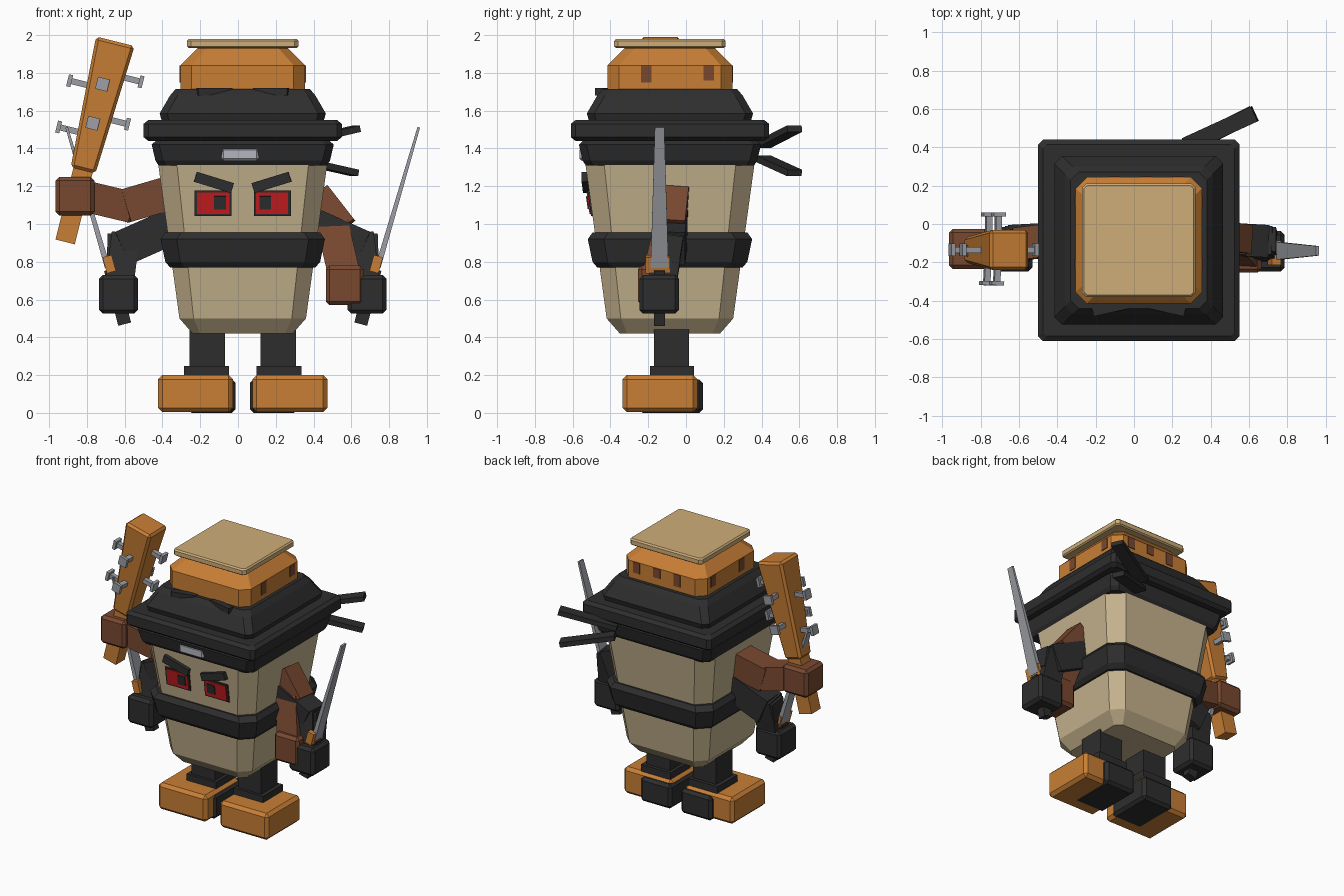
import bpy, bmesh, math
from mathutils import Vector, Matrix

if "Cube" in bpy.data.objects:
    bpy.data.objects.remove(bpy.data.objects["Cube"])

CX, CY = 0.025, -0.085          # axis of the body


def mat(name, r, g, b):
    m = bpy.data.materials.new(name)
    m.diffuse_color = (r, g, b, 1)
    m.use_nodes = True
    m.node_tree.nodes["Principled BSDF"].inputs["Base Color"].default_value = m.diffuse_color
    return m


TAN = mat("tan body", .56, .45, .27)
PALE = mat("pale wood", .62, .42, .19)
ORANGE = mat("orange wood", .58, .21, .035)
BLACK = mat("black cloth", .027, .027, .027)
BROWN = mat("brown skin", .19, .066, .03)
STEEL = mat("steel", .33, .34, .37)
RED = mat("red eye", .58, .012, .014)
BADGE = mat("bright metal", .46, .47, .52)


def finish(name, bm, m, bevel=0):
    if bevel:
        bmesh.ops.bevel(bm, geom=bm.edges[:], offset=bevel, segments=1, affect='EDGES')
    bmesh.ops.recalc_face_normals(bm, faces=bm.faces[:])
    me = bpy.data.meshes.new(name)
    bm.to_mesh(me)
    bm.free()
    me.materials.append(m)
    ob = bpy.data.objects.new(name, me)
    bpy.context.collection.objects.link(ob)
    return ob


def loft(name, levels, m):
    """Stack of corner-cut squares: (z, half width, corner cut)."""
    bm = bmesh.new()
    rings = []
    for z, h, c in levels:
        k = h - c
        pts = [(-k, -h), (k, -h), (h, -k), (h, k), (k, h), (-k, h), (-h, k), (-h, -k)]
        rings.append([bm.verts.new((CX + x, CY + y, z)) for x, y in pts])
    for a, b in zip(rings, rings[1:]):
        for i in range(8):
            j = (i + 1) % 8
            bm.faces.new((a[i], a[j], b[j], b[i]))
    bm.faces.new(rings[0][::-1])
    bm.faces.new(rings[-1])
    return finish(name, bm, m)


def box(name, x, y, z, m, bevel=0):
    """Box from (min, max) ranges."""
    bm = bmesh.new()
    bmesh.ops.create_cube(bm, size=1)
    for v in bm.verts:
        v.co = [(r[0] + r[1]) / 2 + c * (r[1] - r[0]) for r, c in zip((x, y, z), v.co)]
    return finish(name, bm, m, bevel)


def strut(name, p, q, w, d, m, hint=(0, 1, 0), end=None, bevel=0):
    """Bar from p to q; d is measured along hint; end = (w, d) at q."""
    p, q = Vector(p), Vector(q)
    u = (q - p).normalized()
    h = Vector(hint)
    h = (h - u * h.dot(u)).normalized()
    s = h.cross(u)
    bm = bmesh.new()
    bmesh.ops.create_cube(bm, size=1)
    for v in bm.verts:
        top = v.co.z > 0
        a, b = (end if end and top else (w, d))
        v.co = (q if top else p) + s * (v.co.x * a) + h * (v.co.y * b)
    return finish(name, bm, m, bevel)


# body, belt, hat and crown
loft("body", [(.42, .265, .04), (.5, .335, .075), (1.35, .452, .10)], TAN)
loft("belt", [(.77, .385, .08), (.80, .41, .08), (.92, .435, .085), (.955, .41, .085)], BLACK)
loft("head_band", [(1.31, .445, .04), (1.335, .462, .04), (1.42, .482, .04), (1.45, .45, .04)], BLACK)
loft("hat_brim", [(1.44, .50, .02), (1.46, .525, .025), (1.53, .525, .025), (1.55, .50, .02)], BLACK)
loft("hat_top", [(1.55, .43, .04), (1.585, .44, .04), (1.68, .385, .04), (1.715, .355, .04)], BLACK)
loft("crown", [(1.70, .33, .06), (1.84, .33, .06), (1.93, .24, .05), (1.945, .24, .05)], ORANGE)
loft("crown_plate", [(1.932, .285, .015), (1.94, .295, .02), (1.97, .295, .02), (1.98, .285, .015)], PALE)

# crown streaks on the sides and back
for i, (o, low) in enumerate([(-.125, 1.75), (.205, 1.76), (.04, 1.77)]):
    a, z = (o - .028, o + .028), (low, 1.838)
    if i < 2:
        for sx in (-1, 1):
            x = CX + sx * .331
            box("side_streak", (x - .004, x + .004), (CY + a[0], CY + a[1]), z, BROWN)
    y = CY + .331
    box("back_streak", (CX + a[0], CX + a[1]), (y - .004, y + .004), z, BROWN)


def face_y(z, off=0):
    return CY - (.335 + (z - .5) * .1376) - off


# face, mirrored about the body axis
def face_plate(name, x, z0, z1, w, off, m):
    strut(name, (x, face_y(z0, off), z0), (x, face_y(z1, off), z1), w, .009, m)


for s in (-1, 1):
    face_plate("eye_rim", CX + s * .157, 1.043, 1.177, .195, .004, BLACK)
    face_plate("eye", CX + s * .155, 1.053, 1.167, .172, .010, RED)
    face_plate("pupil", CX + s * .120, 1.078, 1.147, .062, .016, BLACK)
    strut("brow", (CX + s * .25, face_y(1.25, .01), 1.25),
          (CX + s * .055, face_y(1.19, .01), 1.19), .055, .04, BLACK)
    strut("hat_fold", (CX + s * .24, -.46, 1.70), (CX + s * .06, -.42, 1.70),
          .045, .04, BLACK, (0, 0, 1))

# forehead badge
box("badge", (-.088, .11), (-.565, -.53), (1.335, 1.405), BADGE, .012)

# knot tails at the back
for p, q in (((.27, .41, 1.42), (.63, .575, 1.505)), ((.29, .41, 1.345), (.62, .575, 1.27))):
    strut("band_tail", p, q, .085, .035, BLACK, (0, 0, 1))

# legs and shoes
for s in (-1, 1):
    def rng(a, b):
        return tuple(sorted((CX + s * a, CX + s * b)))
    box("leg", rng(.095, .283), (-.17, .017), (.18, .46), BLACK)
    box("ankle_cuff", rng(.072, .312), (-.19, .042), (.18, .247), BLACK)
    box("shoe", rng(.052, .448), (-.335, .06), (.005, .2), ORANGE, .022)
    box("heel", rng(.038, .29), (-.25, .09), (0, .178), BLACK, .02)


# lower arms with knives, mirrored
for s in (-1, 1):
    def P(x, y, z):
        return (CX + s * x, y, z)
    strut("lower_upper_arm", P(.37, -.075, .99), P(.64, -.09, .87), .19, .17, BLACK)
    strut("lower_forearm", P(.62, -.085, .94), P(.655, -.13, .66), .15, .15, BLACK)
    strut("lower_elbow", P(.665, -.08, .94), P(.67, -.10, .80), .10, .13, BLACK)
    hx = sorted((CX + s * .555, CX + s * .76))
    box("lower_hand", hx, (-.247, -.037), (.525, .73), BLACK, .02)
    strut("knife_handle", P(.625, -.14, .47), P(.70, -.14, .76), .07, .06, BLACK)
    strut("knife_guard", P(.695, -.15, .745), P(.718, -.15, .83), .05, .13, ORANGE)
    strut("knife_blade", P(.715, -.14, .77), P(.932, -.14, 1.512), .03, .095, STEEL,
          end=(.014, .05))

# raised arm holding the club
strut("raised_upper_arm", (-.36, -.075, 1.165), (-.60, -.105, 1.095), .18, .17, BROWN)
strut("raised_forearm", (-.57, -.10, 1.09), (-.80, -.125, 1.145), .165, .16, BROWN)
box("raised_fist", (-.965, -.76), (-.235, -.025), (1.045, 1.25), BROWN, .02)

# hanging arm
strut("hanging_upper_arm", (.41, -.06, 1.15), (.55, -.08, .97), .17, .15, BROWN)
strut("hanging_forearm", (.50, -.08, 1.0), (.565, -.15, .72), .17, .16, BROWN)
box("hanging_fist", (.465, .665), (-.254, -.05), (.57, .78), BROWN, .02)

# club
ANG = math.atan2(.25, 1)
U = Vector((math.sin(ANG), 0, math.cos(ANG)))
V = Vector((math.cos(ANG), 0, -math.sin(ANG)))
BASE = Vector((-.915, -.135, .905))


def club(s, t=0, y=0):
    return BASE + U * s + V * t + Vector((0, y, 0))


strut("club_handle", club(0), club(.44), .105, .105, ORANGE)
strut("club_barrel", club(.39), club(1.095), .135, .135, ORANGE, end=(.21, .21), bevel=.016)


def nail(s, t, y):
    tip, d = club(s, t, y), (V * t + Vector((0, y, 0))).normalized()
    strut("nail_shaft", club(s, t * .3, y * .3), tip, .032, .032, STEEL, U)
    strut("nail_head", tip - d * .012, tip + d * .01, .065, .065, STEEL, U)


for s, t in ((.834, -.185), (.92, .185), (.582, -.182), (.685, .17)):
    nail(s, t, 0)
for s in (.858, .645):
    for y in (-.175, .185):
        nail(s, -.01 * (1 if y < 0 else 0), y)
